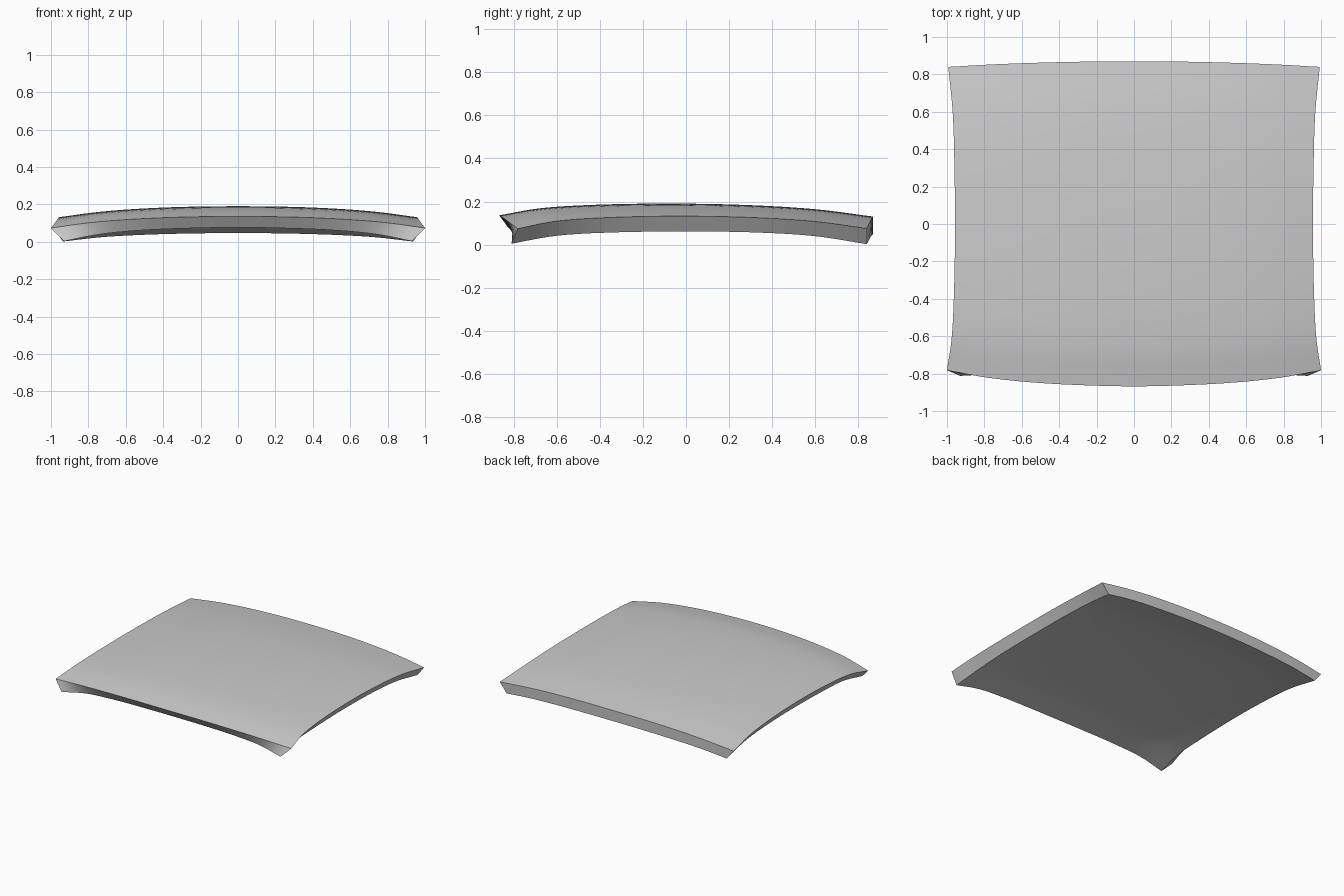
import bpy, bmesh
from mathutils import Vector

if "Cube" in bpy.data.objects:
    bpy.data.objects.remove(bpy.data.objects["Cube"])

NX, NY = 40, 36


def curve(pts, n):
    """Smooth Catmull-Rom path through 3D points, n + 1 samples."""
    p = [Vector(q) for q in pts]
    p = [2 * p[0] - p[1]] + p + [2 * p[-1] - p[-2]]
    segs, out = len(p) - 3, []
    for i in range(n + 1):
        s = i / n * segs
        k = min(int(s), segs - 1)
        t = s - k
        a, b, c, d = p[k:k + 4]
        out.append(0.5 * (2 * b + (c - a) * t + (2 * a - 5 * b + 4 * c - d) * t * t
                          + (3 * b - a - 3 * c + d) * t ** 3))
    return out


def cross_edge(half):
    """Left-to-right edge from its right half, mirrored in x."""
    left = [(-x, y, z) for x, y, z in reversed(half[1:])]
    return curve(left + half, NX)


def patch(front, back, side):
    """Blended surface between front, back and the two mirrored side edges."""
    right = curve(side, NY)
    left = [Vector((-p.x, p.y, p.z)) for p in right]
    rows = []
    for j in range(NY + 1):
        v, row = j / NY, []
        for i in range(NX + 1):
            u = i / NX
            row.append((1 - v) * front[i] + v * back[i] + (1 - u) * left[j] + u * right[j]
                       - (1 - u) * (1 - v) * left[0] - u * (1 - v) * right[0]
                       - (1 - u) * v * left[-1] - u * v * right[-1])
        rows.append(row)
    return rows


# outer skin edges
top = patch(
    cross_edge([(0, -.868, .136), (.27, -.862, .133), (.53, -.848, .123), (.78, -.822, .104), (1, -.782, .074)]),
    cross_edge([(0, .87, .13), (.26, .868, .128), (.52, .862, .119), (.76, .853, .102), (.993, .84, .075)]),
    [(1, -.782, .074), (.974, -.6, .109), (.962, -.35, .126), (.957, -.03, .132),
     (.96, .3, .126), (.969, .59, .108), (.993, .84, .075)])
# underside edges, tucked inward at the front and sides
bottom = patch(
    cross_edge([(0, -.825, .077), (.25, -.82, .073), (.5, -.812, .063), (.73, -.803, .042), (.93, -.812, .004)]),
    cross_edge([(0, .868, .047), (.25, .866, .045), (.5, .86, .038), (.73, .852, .025), (.935, .84, .002)]),
    [(.93, -.812, .004), (.912, -.6, .041), (.912, -.35, .056), (.91, -.03, .061),
     (.912, .3, .057), (.918, .59, .04), (.935, .84, .002)])

# roof panel: two skins joined by a rim
bm = bmesh.new()
skins = [[[bm.verts.new(p) for p in row] for row in rows] for rows in (top, bottom)]
for g in skins:
    for j in range(NY):
        for i in range(NX):
            bm.faces.new((g[j][i], g[j][i + 1], g[j + 1][i + 1], g[j + 1][i]))


def rim(g):
    return (g[0][:-1] + [r[-1] for r in g[:-1]] + g[-1][:0:-1] + [r[0] for r in g[:0:-1]])


a, b = rim(skins[0]), rim(skins[1])
for k in range(len(a)):
    n = (k + 1) % len(a)
    bm.faces.new((a[k], b[k], b[n], a[n]))
bmesh.ops.recalc_face_normals(bm, faces=bm.faces)
mesh = bpy.data.meshes.new("roof_panel")
bm.to_mesh(mesh)
bm.free()
obj = bpy.data.objects.new("roof_panel", mesh)
bpy.context.collection.objects.link(obj)
bpy.context.view_layer.objects.active = obj
obj.select_set(True)
bpy.ops.object.shade_smooth_by_angle(angle=0.5)
